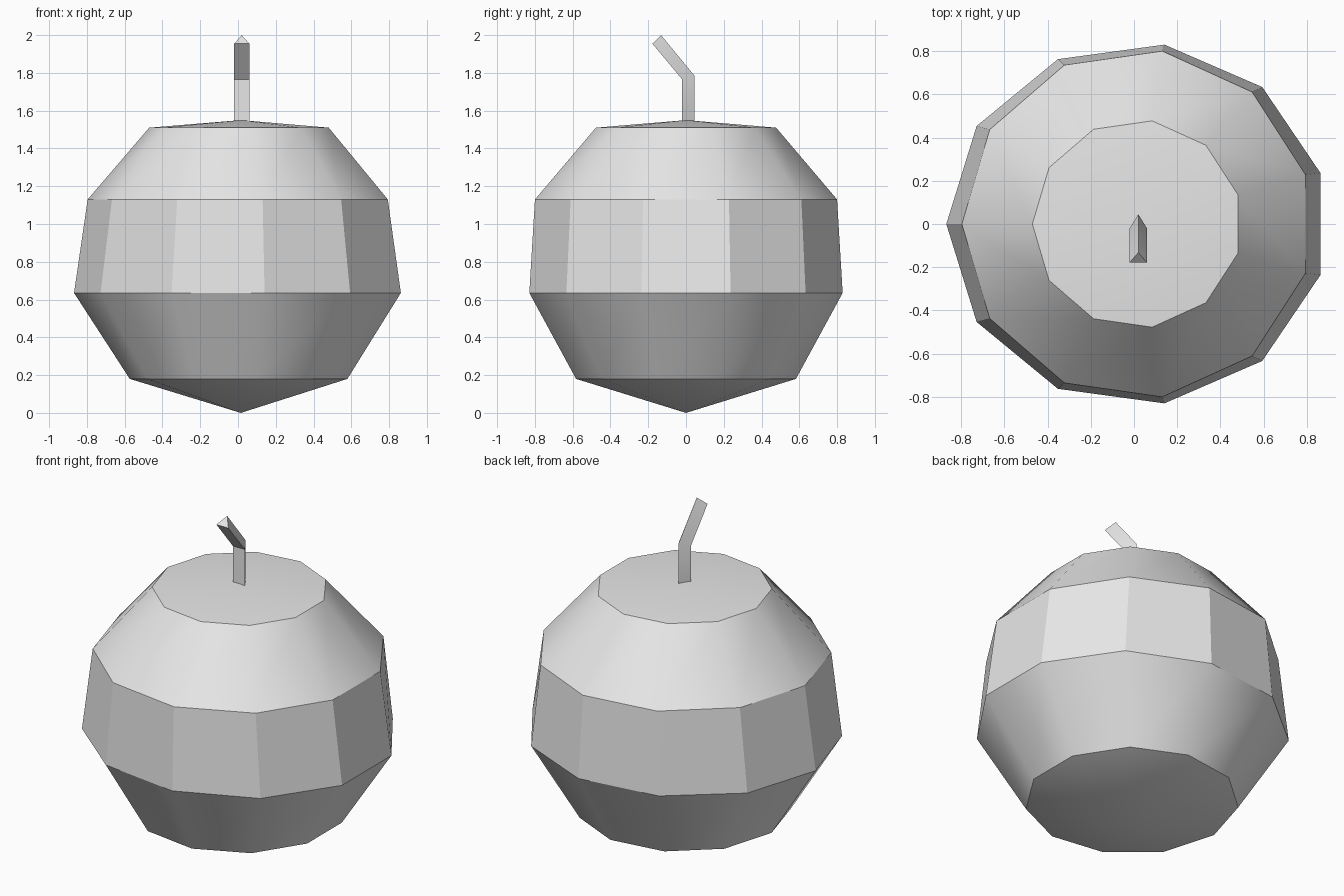
import bpy
from math import cos, sin, tau, radians

# Remove the default object
cube = bpy.data.objects.get("Cube")
if cube:
    bpy.data.objects.remove(cube, do_unlink=True)

SIDES = 11
CENTRE_X = 0.015

# Single grey material
grey = bpy.data.materials.new("plain grey")
grey.use_nodes = True
colour = (0.8, 0.8, 0.8, 1)
grey.diffuse_color = colour
grey.node_tree.nodes["Principled BSDF"].inputs["Base Color"].default_value = colour


def add_part(name, verts, faces, angle=30):
    mesh = bpy.data.meshes.new(name)
    mesh.from_pydata(verts, [], faces)
    mesh.materials.append(grey)
    obj = bpy.data.objects.new(name, mesh)
    bpy.context.collection.objects.link(obj)
    bpy.ops.object.select_all(action='DESELECT')
    obj.select_set(True)
    bpy.context.view_layer.objects.active = obj
    bpy.ops.object.shade_smooth_by_angle(angle=radians(angle))
    return obj


def bridge(count, sides):
    """Quads joining stacked rings of equal size."""
    return [(r * sides + i, r * sides + (i + 1) % sides,
             (r + 1) * sides + (i + 1) % sides, (r + 1) * sides + i)
            for r in range(count - 1) for i in range(sides)]


# Fruit body: stacked rings (x radius, y radius, height) closed by shallow cones
rings = [(0.588, 0.588, 0.18), (0.883, 0.838, 0.635),
         (0.811, 0.808, 1.13), (0.485, 0.482, 1.51)]
verts = [(CENTRE_X + rx * cos(tau * (i + 0.5) / SIDES),
          ry * sin(tau * (i + 0.5) / SIDES), z)
         for rx, ry, z in rings for i in range(SIDES)]
faces = bridge(len(rings), SIDES)
bottom, top = len(verts), len(verts) + 1
verts += [(CENTRE_X, 0, 0), (CENTRE_X, 0, 1.55)]
last = (len(rings) - 1) * SIDES
for i in range(SIDES):
    j = (i + 1) % SIDES
    faces += [(j, i, bottom), (last + i, last + j, top)]
add_part("fruit_body", verts, faces)

# Bent three-sided stem: each section is (front y, front z, back y, back z)
sections = [(-0.02, 1.53, 0.045, 1.53), (-0.02, 1.765, 0.045, 1.785),
            (-0.178, 1.955, -0.132, 2.0)]
verts = []
for fy, fz, by, bz in sections:
    verts += [(-0.02, fy, fz), (0.06, fy, fz), (0.02, by, bz)]
faces = bridge(len(sections), 3) + [(2, 1, 0), (6, 7, 8)]
add_part("stem", verts, faces)
